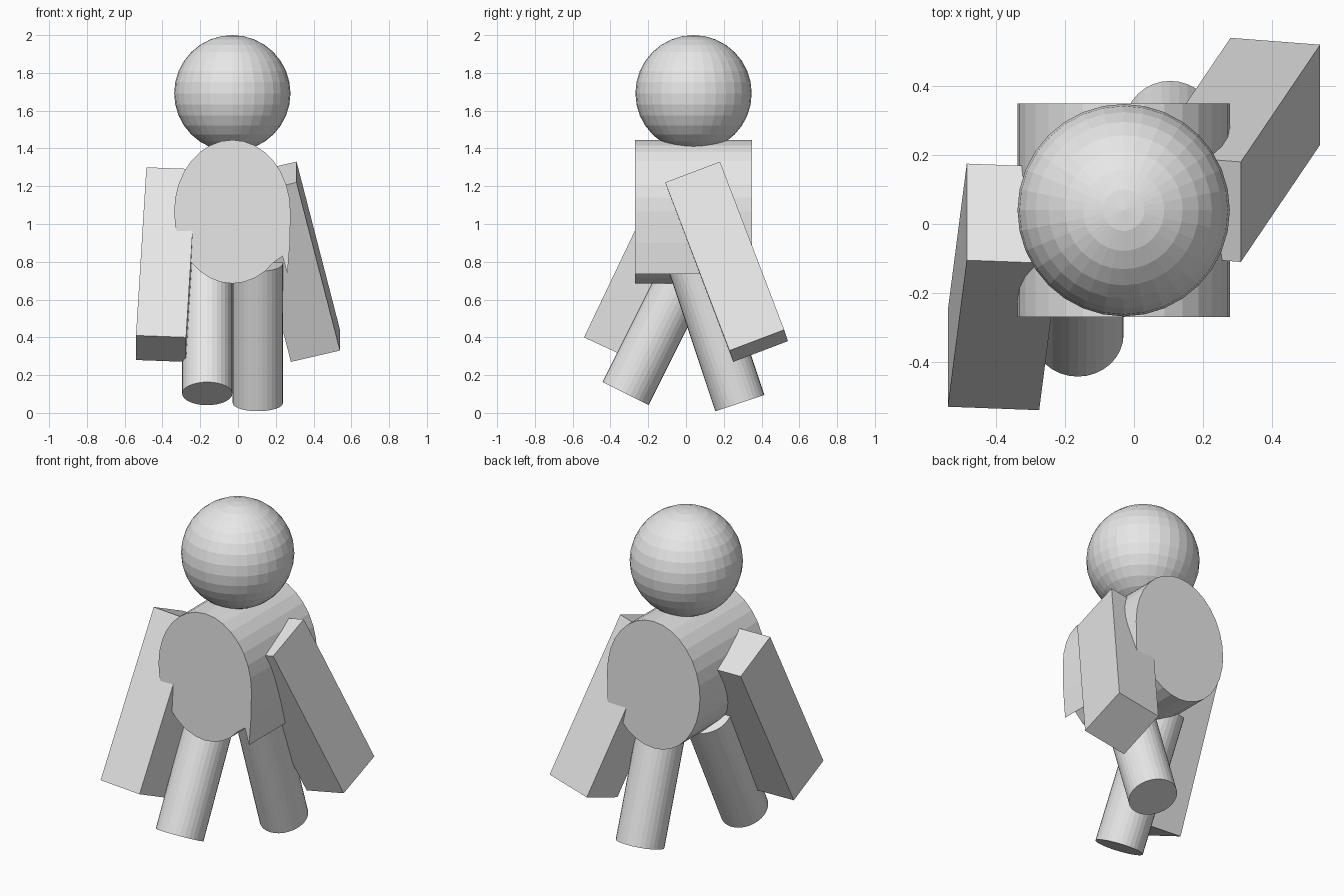
import bpy
import bmesh
from math import cos, sin, pi
from mathutils import Vector

cube = bpy.data.objects.get("Cube")
if cube:
    bpy.data.objects.remove(cube, do_unlink=True)

# One plain grey for the whole figure
grey = bpy.data.materials.new("plain grey")
grey.use_nodes = True
grey.diffuse_color = (0.8, 0.8, 0.8, 1)
grey.node_tree.nodes["Principled BSDF"].inputs["Base Color"].default_value = (0.8, 0.8, 0.8, 1)


def finish(bm, name):
    bmesh.ops.recalc_face_normals(bm, faces=bm.faces[:])
    mesh = bpy.data.meshes.new(name)
    bm.to_mesh(mesh)
    bm.free()
    mesh.materials.append(grey)
    obj = bpy.data.objects.new(name, mesh)
    bpy.context.collection.objects.link(obj)
    return obj


def prism(name, outline, offset):
    """Extrude a closed outline along an offset."""
    bm = bmesh.new()
    face = bm.faces.new([bm.verts.new(p) for p in outline])
    result = bmesh.ops.extrude_face_region(bm, geom=[face], use_keep_orig=True)
    moved = [v for v in result["geom"] if isinstance(v, bmesh.types.BMVert)]
    bmesh.ops.translate(bm, verts=moved, vec=Vector(offset))
    return finish(bm, name)


def arm(name, corner, depth, width, length):
    """Box from a shoulder corner and its three edges."""
    c, d, w = Vector(corner), Vector(depth), Vector(width)
    return prism(name, [c, c + d, c + d + w, c + w], length)


def leg(name, foot, axis, length):
    """Tilted cylinder growing up from the foot centre."""
    up = Vector(axis).normalized()
    side = Vector((1, 0, 0))
    fore = up.cross(side)
    ring = [Vector(foot) + side * 0.133 * cos(a) + fore * 0.137 * sin(a)
            for a in (2 * pi * i / 32 for i in range(32))]
    return prism(name, ring, up * length)


# Head
bm = bmesh.new()
bmesh.ops.create_uvsphere(bm, u_segments=32, v_segments=16, radius=0.308)
bmesh.ops.translate(bm, verts=bm.verts[:], vec=(-0.03, 0.04, 1.692))
finish(bm, "head")

# Torso: oval drum lying front to back, with a thin ridge low on its left side
outline = []
for i in range(32):
    a = 2 * pi * i / 32
    outline.append((-0.03 + 0.308 * cos(a), -0.27, 1.065 + 0.38 * sin(a)))
outline[29:32] = [(0.235, -0.27, 0.83), (0.262, -0.27, 0.735), (0.275, -0.27, 0.9)]
prism("torso", outline, (0, 0.62, 0))

# Arms: left swings back and out, right swings forward
arm("left_arm", (0.31, -0.11, 1.22), (0, 0.29, 0.11), (-0.26, 0.02, -0.06), (0.23, 0.34, -0.89))
arm("right_arm", (-0.485, -0.105, 1.30), (0, 0.28, -0.13), (0.265, -0.01, -0.01), (-0.055, -0.425, -0.89))

# Legs in mid stride
leg("left_leg", (0.105, 0.285, 0.052), (0, -0.316, 0.949), 0.78)
leg("right_leg", (-0.163, -0.32, 0.102), (0, 0.447, 0.894), 0.78)
